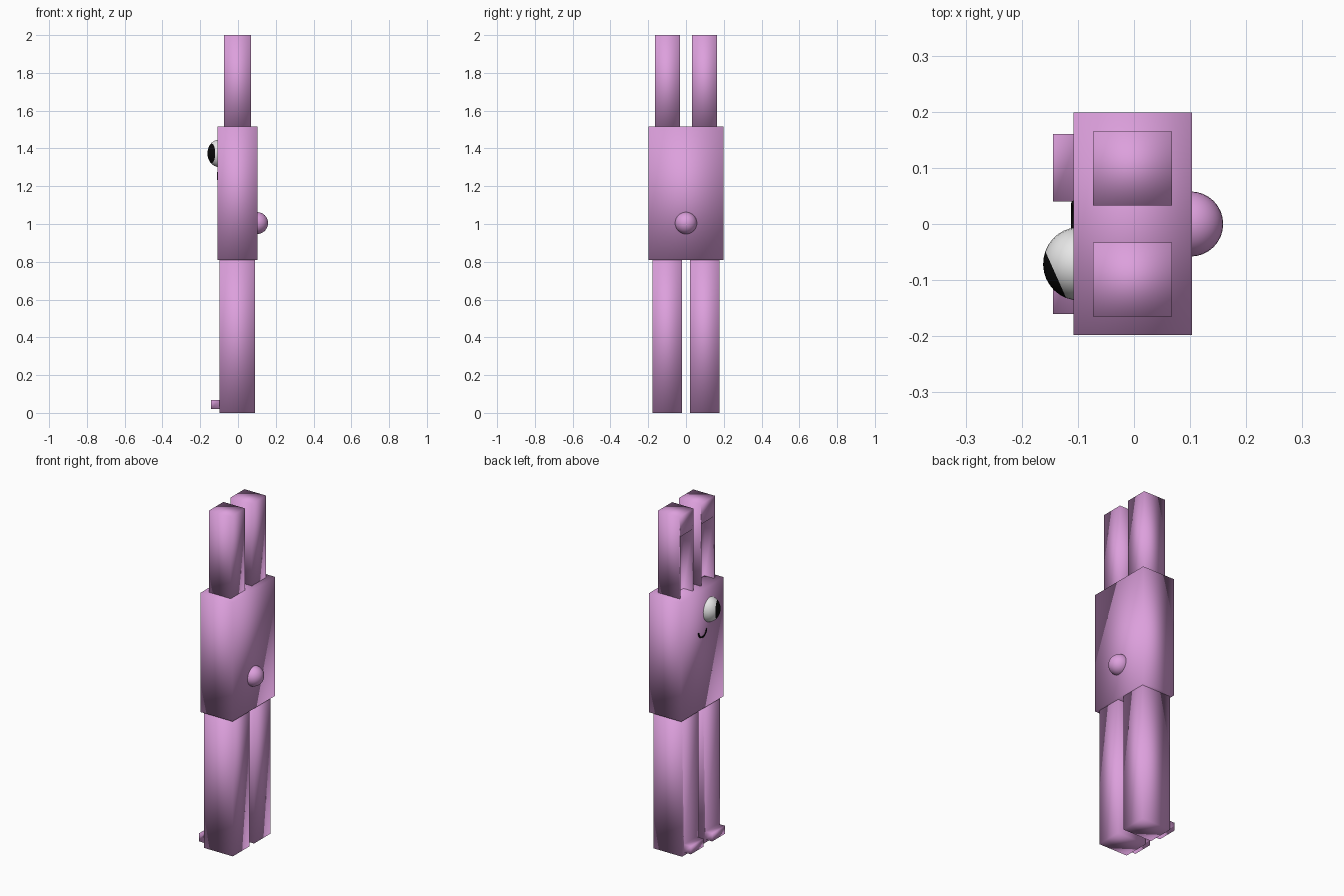
import bpy, bmesh, math
from mathutils import Vector

if "Cube" in bpy.data.objects:
    bpy.data.objects.remove(bpy.data.objects["Cube"])


def material(name, rgb):
    m = bpy.data.materials.new(name)
    m.diffuse_color = (*rgb, 1)
    m.use_nodes = True
    m.node_tree.nodes["Principled BSDF"].inputs["Base Color"].default_value = m.diffuse_color
    return m


PINK = material("plum pink", (0.72, 0.35, 0.72))
WHITE = material("eye white", (0.9, 0.9, 0.9))
BLACK = material("black", (0.003, 0.003, 0.003))


def finish(bm, name, *mats):
    bmesh.ops.recalc_face_normals(bm, faces=bm.faces)
    me = bpy.data.meshes.new(name)
    bm.to_mesh(me)
    bm.free()
    for m in mats:
        me.materials.append(m)
    for p in me.polygons:
        p.use_smooth = True
    ob = bpy.data.objects.new(name, me)
    bpy.context.collection.objects.link(ob)
    return ob


def box(name, lo, hi, panel=None, push=0.0):
    """Smooth box; panel (y0, y1, z0, z1) on its -x face is pushed along x."""
    bm = bmesh.new()
    bmesh.ops.create_cube(bm, size=1)
    lo, hi = Vector(lo), Vector(hi)
    for v in bm.verts:
        v.co = Vector([lo[i] if v.co[i] < 0 else hi[i] for i in range(3)])
    if panel:
        y0, y1, z0, z1 = panel
        bm.normal_update()
        face = next(f for f in bm.faces if f.normal.x < -0.9)
        bmesh.ops.inset_region(bm, faces=[face], thickness=0.01)
        mid = face.calc_center_median()
        for v in face.verts:
            v.co.y = y0 if v.co.y < mid.y else y1
            v.co.z = z0 if v.co.z < mid.z else z1
        new = bmesh.ops.extrude_discrete_faces(bm, faces=[face])["faces"][0]
        for v in new.verts:
            v.co.x += push
    return finish(bm, name, PINK)


def ball(name, centre, radii, axis, *mats, cap=None):
    """Scaled sphere with its pole along axis; cap angle takes the second material."""
    bm = bmesh.new()
    bmesh.ops.create_uvsphere(bm, u_segments=32, v_segments=16, radius=1)
    if cap:
        for f in bm.faces:
            f.material_index = int(f.calc_center_median().normalized().z > math.cos(cap))
    rot = Vector((0, 0, 1)).rotation_difference(Vector(axis).normalized())
    for v in bm.verts:
        p = rot @ v.co
        v.co = Vector([p[i] * radii[i] + centre[i] for i in range(3)])
    return finish(bm, name, *mats)


# Body
box("body", (-0.108, -0.198, 0.81), (0.103, 0.199, 1.515))

# Ears with hollow fronts, legs with small toes
for side, s in (("right", -1), ("left", 1)):
    def span(a, b):
        return sorted((s * a, s * b))
    e0, e1 = span(0.033, 0.165)
    p0, p1 = span(0.043, 0.155)
    box(side + "_ear", (-0.073, e0, 1.5), (0.068, e1, 2.0), (p0, p1, 1.512, 1.88), 0.06)
    l0, l1 = span(0.022, 0.177)
    t0, t1 = span(0.04, 0.16)
    box(side + "_leg", (-0.098, l0, 0.0), (0.09, l1, 0.812), (t0, t1, 0.02, 0.067), -0.046)

# Tail
ball("tail", (0.101, 0, 1.005), (0.058, 0.058, 0.058), (0, 0, 1), PINK)

# Single eye with a turned pupil
ball("eye", (-0.099, -0.071, 1.374), (0.063, 0.065, 0.073), (-0.91, -0.42, 0),
     WHITE, BLACK, cap=math.radians(45))

# Smile: thin tube following an arc
bm = bmesh.new()
rings = []
for i in range(17):
    a = math.pi * (1 + i / 16)
    ring = []
    for j in range(8):
        b = 2 * math.pi * j / 8
        r = 0.037 + 0.005 * math.cos(b)
        ring.append(bm.verts.new((-0.108 + 0.004 * math.sin(b),
                                  r * math.cos(a), 1.274 + r * math.sin(a))))
    rings.append(ring)
for r0, r1 in zip(rings, rings[1:]):
    for j in range(8):
        k = (j + 1) % 8
        bm.faces.new((r0[j], r0[k], r1[k], r1[j]))
bm.faces.new(rings[0])
bm.faces.new(rings[-1])
finish(bm, "smile", BLACK)
